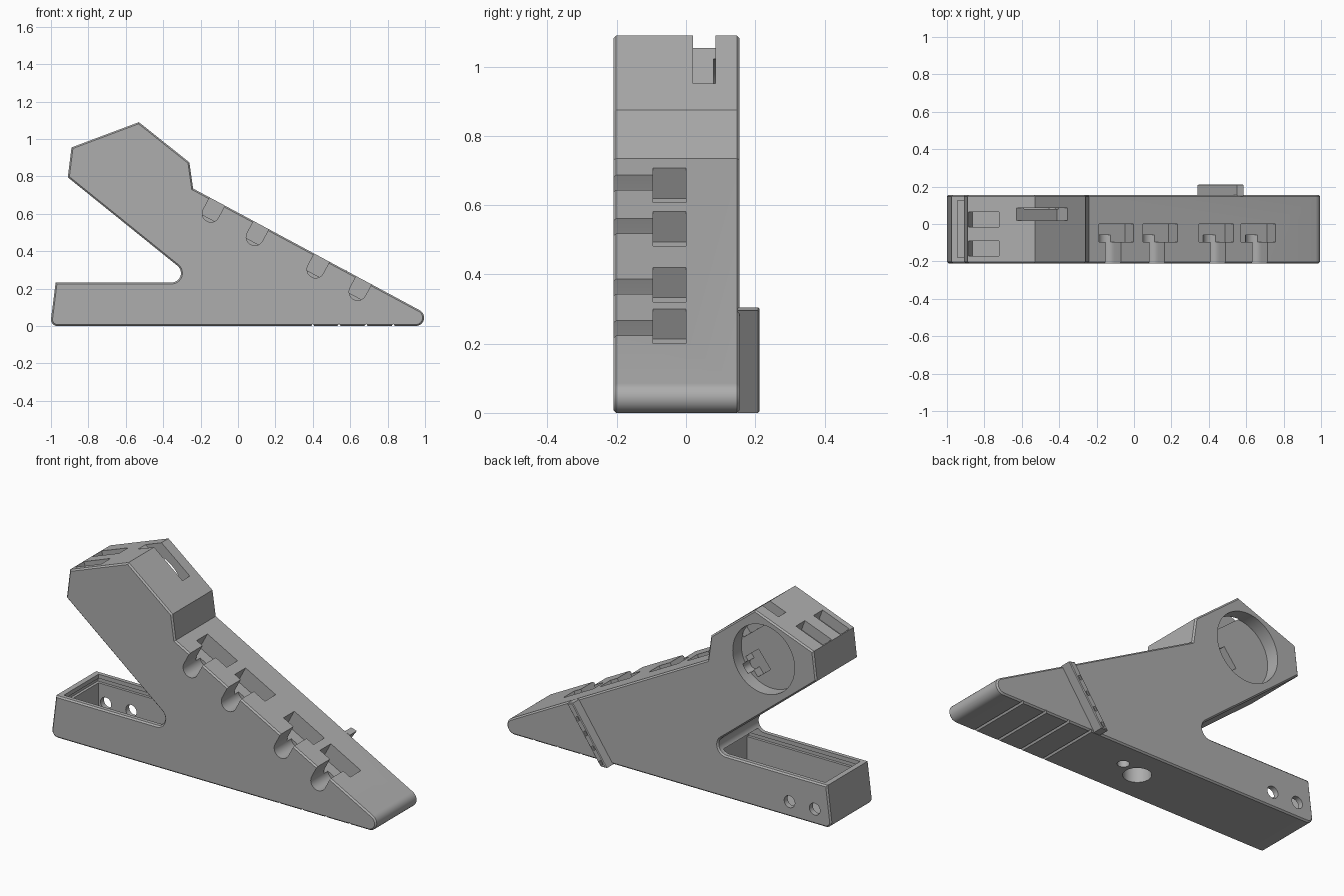
import bpy, bmesh, math
from mathutils import Vector, Matrix

if "Cube" in bpy.data.objects:
    bpy.data.objects.remove(bpy.data.objects["Cube"])

grey = bpy.data.materials.new("plain_grey")
grey.use_nodes = True
colour = (0.42, 0.42, 0.42, 1)
grey.diffuse_color = colour
grey.node_tree.nodes["Principled BSDF"].inputs["Base Color"].default_value = colour

FRONT, BACK = -0.21, 0.155


def arc(cx, cz, r, start, end, steps=12):
    """Points on an arc in the xz plane, angles in degrees."""
    angles = [math.radians(start + (end - start) * i / steps) for i in range(steps + 1)]
    return [(cx + r * math.cos(a), cz + r * math.sin(a)) for a in angles]


def circle(cx, cz, r, steps=40):
    return arc(cx, cz, r, 0, 360, steps)[:-1]


def prism(name, points, y0, y1, bevel=0):
    """Extrude an xz outline along y, with an optional chamfer on the rims."""
    bm = bmesh.new()
    face = bm.faces.new([bm.verts.new((x, y0, z)) for x, z in points])
    extruded = bmesh.ops.extrude_face_region(bm, geom=[face])
    moved = [g for g in extruded["geom"] if isinstance(g, bmesh.types.BMVert)]
    bmesh.ops.translate(bm, verts=moved, vec=(0, y1 - y0, 0))
    if bevel:
        rims = [e for e in bm.edges if abs(e.verts[0].co.y - e.verts[1].co.y) < 1e-5]
        bmesh.ops.bevel(bm, geom=rims, offset=bevel, segments=1, affect="EDGES")
    bmesh.ops.recalc_face_normals(bm, faces=bm.faces)
    mesh = bpy.data.meshes.new(name)
    bm.to_mesh(mesh)
    bm.free()
    mesh.materials.append(grey)
    obj = bpy.data.objects.new(name, mesh)
    bpy.context.collection.objects.link(obj)
    return obj


def rect(x0, x1, z0, z1):
    return [(x0, z0), (x1, z0), (x1, z1), (x0, z1)]


def sloped_rect(origin, along, u0, u1, depth, rise=0.05):
    """Rectangle sunk into a sloping face, u measured down the slope."""
    o, u = Vector(origin), Vector(along).normalized()
    n = Vector((-u.y, u.x))
    return [tuple(o + u * a + n * b) for a, b in
            ((u0, -depth), (u1, -depth), (u1, rise), (u0, rise))]


def cut(target, cutter):
    mod = target.modifiers.new("cut", "BOOLEAN")
    mod.object, mod.operation, mod.solver = cutter, "DIFFERENCE", "EXACT"
    graph = bpy.context.evaluated_depsgraph_get()
    mesh = bpy.data.meshes.new_from_object(target.evaluated_get(graph))
    target.modifiers.clear()
    target.data = mesh
    bpy.data.objects.remove(cutter)


# Main body outline with rounded heel, crook and tip
outline = (arc(-0.965, 0.035, 0.035, 180, 270, 6)
           + arc(0.95, 0.045, 0.045, -90, 62)
           + [(-0.24, 0.735), (-0.26, 0.875), (-0.53, 1.09), (-0.89, 0.955), (-0.91, 0.795)]
           + arc(-0.355, 0.283, 0.05, 51, -90)
           + [(-0.975, 0.233)])
body = prism("body", outline, FRONT, BACK, 0.008)

# Tray in the lower leg, with a lid groove under its rim
cut(body, prism("tray", rect(-0.945, -0.25, 0.03, 0.25), -0.18, 0.125))
cut(body, prism("lid_groove", rect(-0.96, -0.25, 0.185, 0.21), -0.195, 0.14))

# Two holes through the back wall of the tray
for x in (-0.9, -0.745):
    cut(body, prism("wall_hole", circle(x, 0.083, 0.033, 24), 0.1, 0.2))

# Finger grooves and pockets along the slope
slope = Vector((1.21, -0.645)).normalized()
normal = Vector((-slope.y, slope.x))
tilt = math.degrees(math.atan2(slope.y, slope.x))
for x in (-0.145, 0.09, 0.415, 0.64):
    z = 0.735 - 0.533 * (x + 0.24) - 0.083
    lower = arc(x, z, 0.046, tilt + 180, tilt + 360)
    ends = [tuple(Vector(p) + normal * 0.13) for p in (lower[-1], lower[0])]
    cut(body, prism("groove", lower + ends, FRONT - 0.05, -0.06))
    middle = x + 0.05 if x < 0.3 else x + 0.025
    surface = (middle, 0.735 - 0.533 * (middle + 0.24))
    cut(body, prism("pocket", sloped_rect(surface, slope, -0.105, 0.105, 0.1), -0.095, 0))

# Slot across the crest and a pair of slots on the rear face of the head
cut(body, prism("crest_slot", sloped_rect((-0.53, 1.09), (0.27, -0.215), -0.25, 0.223, 0.09),
                0.02, 0.085))
for y in (-0.17, -0.015):
    cut(body, prism("rear_slot", sloped_rect((-0.885, 0.957), (0.36, 0.135), 0, 0.175, 0.06),
                    y, y + 0.08))

# Round recess in the back of the head, with a small slot and hole in its floor
cut(body, prism("recess", circle(-0.586, 0.832, 0.19, 64), 0.08, 0.2))
cut(body, prism("recess_slot", sloped_rect((-0.5, 0.76), (0.27, -0.215), -0.05, 0.05, 0.06, 0.06),
                0.03, 0.1))
cut(body, prism("recess_hole", circle(-0.445, 0.725, 0.03, 24), 0.03, 0.1))

# Thin grip lines across the sole
for x in (0.4, 0.54, 0.685, 0.83):
    cut(body, prism("sole_line", [(x - 0.01, -0.002), (x + 0.01, -0.002), (x, 0.012)], -0.3, 0.3))

# Two round holes in the sole
for x, y, r in ((-0.045, -0.03, 0.07), (0.076, 0.01, 0.03)):
    drill = prism("sole_hole", circle(0, 0, r), -0.08, 0.08)
    drill.data.transform(Matrix.Translation((x, y, 0)) @ Matrix.Rotation(math.pi / 2, 4, "X"))
    cut(body, drill)

# Slanted rail on the back, with small nicks in its outer face
rail = prism("back_rail", [(0.34, 0), (0.38, 0), (0.585, 0.295), (0.55, 0.305)], BACK - 0.01, 0.212, 0.004)
foot, head = Vector((0.36, 0)), Vector((0.567, 0.3))
for t in (0.07, 0.3, 0.53, 0.76):
    p = foot.lerp(head, t)
    cut(rail, prism("nick", sloped_rect(p, head - foot, -0.012, 0.012, 0.006, 0.006), 0.203, 0.23))

# Smooth the rounded walls, keeping edges sharp
for obj in (body, rail):
    bpy.ops.object.select_all(action="DESELECT")
    obj.select_set(True)
    bpy.context.view_layer.objects.active = obj
    bpy.ops.object.shade_smooth_by_angle(angle=math.radians(25))
